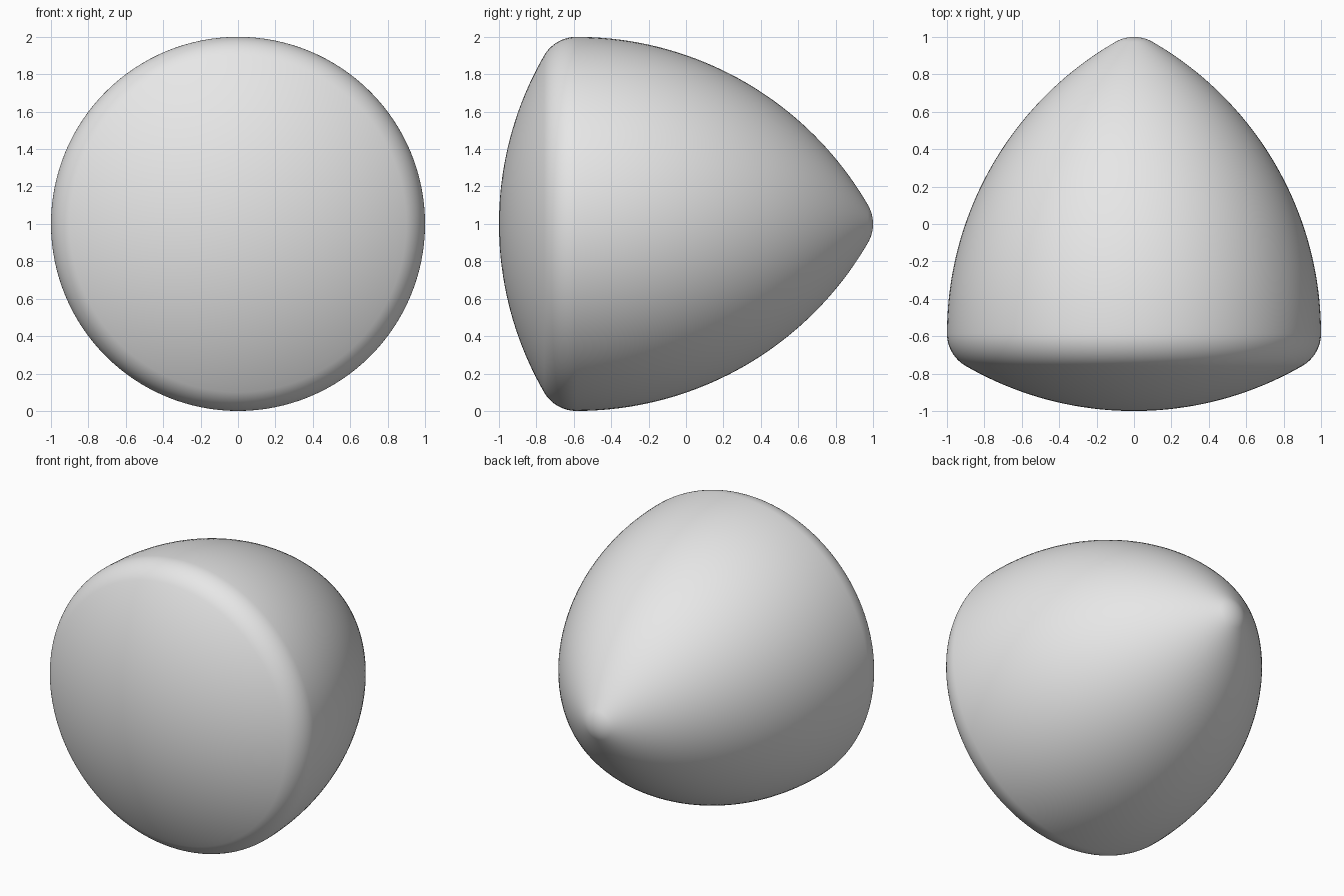
import bpy, bmesh, math
from mathutils import Vector

cube = bpy.data.objects.get("Cube")
if cube:
    bpy.data.objects.remove(cube)

# Constant-width outline: a rounded triangle of three wide and three tight arcs
WIDTH = 2.0
TIGHT = 0.2
WIDE = WIDTH - TIGHT
SIDE = WIDTH - 2 * TIGHT
SEGMENTS = 128

tip_y = 1 - TIGHT
base_y = tip_y - SIDE * math.sqrt(3) / 2


def arc(cx, cy, radius, start, end, steps):
    """Points (radius from axis, y) along an arc given in degrees."""
    points = []
    for i in range(steps + 1):
        a = math.radians(start + (end - start) * i / steps)
        points.append((cx + radius * math.cos(a), cy + radius * math.sin(a)))
    return points


# Half outline from the rear tip to the centre of the front dome
outline = arc(0, tip_y, TIGHT, 90, 60, 10)
outline += arc(-SIDE / 2, base_y, WIDE, 60, 0, 40)[1:]
outline += arc(SIDE / 2, base_y, TIGHT, 0, -60, 16)[1:]
outline += arc(0, tip_y, WIDE, -60, -90, 20)[1:]

# Revolve the outline about the front-to-back axis
bm = bmesh.new()
verts = [bm.verts.new((max(r, 0.0), y, 1)) for r, y in outline]
edges = [bm.edges.new(pair) for pair in zip(verts, verts[1:])]
bmesh.ops.spin(bm, geom=verts + edges, cent=Vector((0, 0, 1)),
               axis=Vector((0, 1, 0)), angle=math.tau, steps=SEGMENTS,
               use_merge=True)
bmesh.ops.remove_doubles(bm, verts=bm.verts, dist=0.0001)
bmesh.ops.recalc_face_normals(bm, faces=bm.faces)
for face in bm.faces:
    face.smooth = True

mesh = bpy.data.meshes.new("rounded_solid")
bm.to_mesh(mesh)
bm.free()
solid = bpy.data.objects.new("rounded_solid", mesh)
bpy.context.collection.objects.link(solid)

# Plain grey finish
grey = bpy.data.materials.new("light_grey")
grey.use_nodes = True
colour = (0.8, 0.8, 0.8, 1)
grey.diffuse_color = colour
grey.node_tree.nodes["Principled BSDF"].inputs["Base Color"].default_value = colour
mesh.materials.append(grey)
